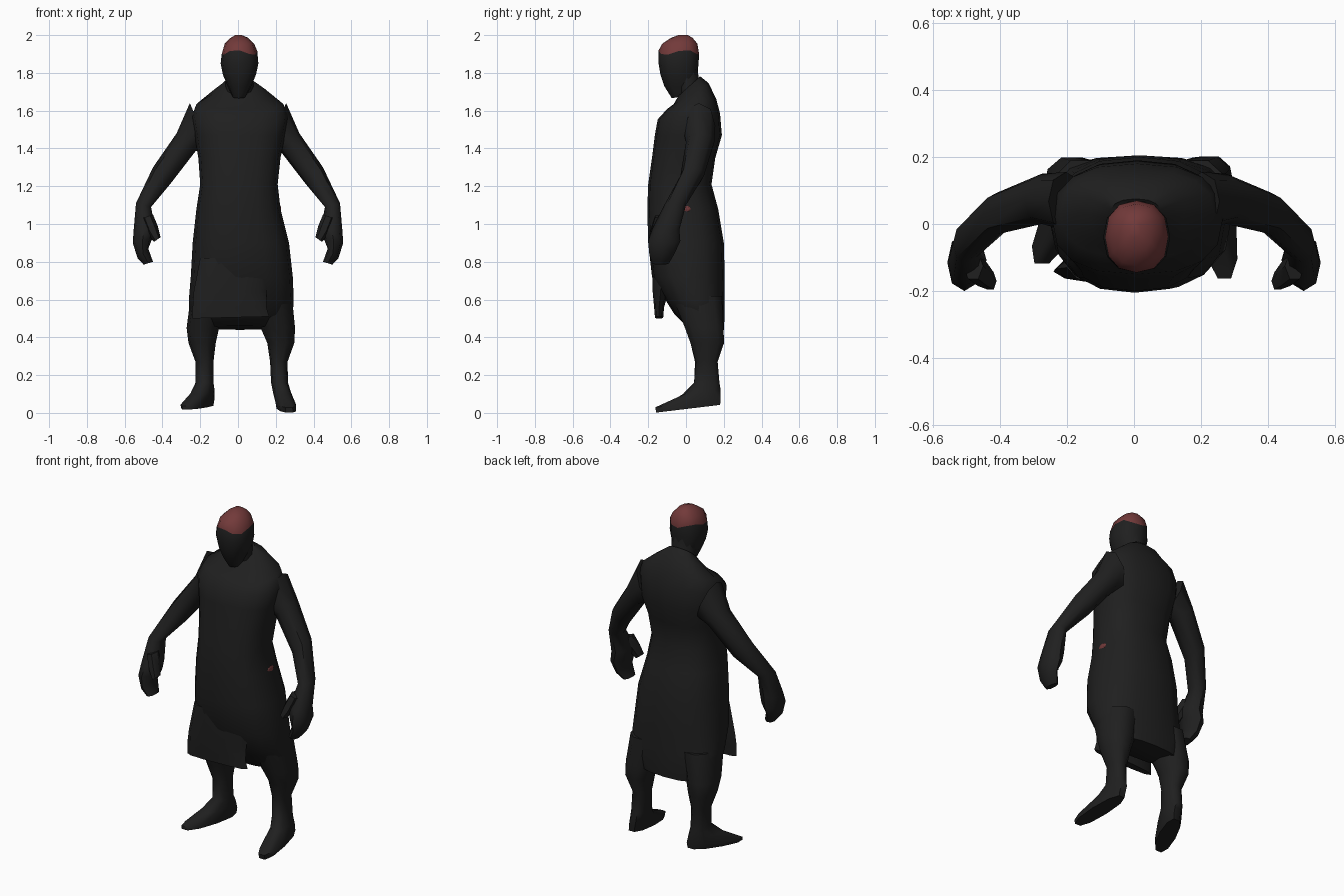
import bpy, bmesh, math


def material(name, rgb):
    m = bpy.data.materials.new(name)
    m.diffuse_color = (*rgb, 1)
    return m


BLACK = material("charcoal cloth", (0.014, 0.014, 0.014))
RED = material("dull red", (0.17, 0.042, 0.042))


def loft(name, rings, n=12, power=2.0, red_from=None, wave=None, angle=50):
    """Skin rings (x0, z0, x1, z1, y_front, y_back, z slope along y, x shear along y)."""
    bm = bmesh.new()
    loops = []
    for k, ring in enumerate(rings):
        x0, z0, x1, z1, yf, yb, slope, shear = (tuple(ring) + (0, 0))[:8]
        loop = []
        for i in range(n):
            a = 2 * math.pi * i / n
            c, s = math.cos(a), math.sin(a)
            c = math.copysign(abs(c) ** (2 / power), c)
            s = math.copysign(abs(s) ** (2 / power), s)
            dy = s * (yb - yf) / 2
            x = (x0 + x1) / 2 + c * (x1 - x0) / 2 + shear * dy
            z = (z0 + z1) / 2 + c * (z1 - z0) / 2 + slope * dy
            if wave and k == red_from:
                z += wave * math.sin(3 * a + 0.6)
            loop.append(bm.verts.new((x, (yf + yb) / 2 + dy, z)))
        loops.append(loop)
    for k, (a, b) in enumerate(zip(loops, loops[1:])):
        for i in range(n):
            j = (i + 1) % n
            f = bm.faces.new((a[i], a[j], b[j], b[i]))
            f.material_index = int(red_from is not None and k >= red_from)
    bm.faces.new(loops[0])
    bm.faces.new(loops[-1]).material_index = int(red_from is not None)
    bmesh.ops.recalc_face_normals(bm, faces=bm.faces)
    me = bpy.data.meshes.new(name)
    bm.to_mesh(me)
    bm.free()
    me.materials.append(BLACK)
    me.materials.append(RED)
    ob = bpy.data.objects.new(name, me)
    bpy.context.collection.objects.link(ob)
    bpy.ops.object.select_all(action='DESELECT')
    bpy.context.view_layer.objects.active = ob
    ob.select_set(True)
    bpy.ops.object.shade_smooth_by_angle(angle=math.radians(angle))
    return ob


def level(z, x0, x1, yf, yb, slope=0, shear=0):
    return (x0, z, x1, z, yf, yb, slope, shear)


# Robe from hem to collar
loft("robe", [
    level(0.45, -0.20, 0.22, 0.00, 0.20, -0.1),
    level(0.52, -0.26, 0.29, -0.06, 0.205),
    level(0.60, -0.26, 0.295, -0.11, 0.205),
    level(0.72, -0.25, 0.29, -0.18, 0.205),
    level(0.90, -0.24, 0.27, -0.20, 0.20),
    level(1.08, -0.22, 0.225, -0.205, 0.17),
    level(1.21, -0.20, 0.21, -0.20, 0.135),
    level(1.35, -0.21, 0.225, -0.18, 0.155),
    level(1.47, -0.23, 0.25, -0.165, 0.19),
    level(1.57, -0.245, 0.265, -0.15, 0.18, 0.1),
    level(1.635, -0.22, 0.24, -0.10, 0.16, 0.2),
    level(1.69, -0.13, 0.15, -0.065, 0.12, 0.6),
    level(1.73, -0.075, 0.085, -0.04, 0.075, 0.9),
], n=16, power=2.5)

# Loose front flap at the hem
loft("front_flap", [
    level(0.82, -0.20, 0.18, -0.18, -0.08),
    level(0.64, -0.235, 0.15, -0.178, -0.09),
    level(0.56, -0.24, 0.15, -0.17, -0.115),
    (-0.24, 0.50, 0.165, 0.51, -0.165, -0.12),
], n=10, power=2.5)

# Neck, head and hair cap
loft("neck", [
    level(1.66, -0.07, 0.085, -0.03, 0.10),
    level(1.76, -0.065, 0.08, -0.06, 0.072),
    level(1.84, -0.07, 0.085, -0.08, 0.062),
], n=10)
loft("head", [
    level(1.675, -0.03, 0.04, -0.075, 0.02, 0.2),
    level(1.73, -0.055, 0.07, -0.115, 0.05),
    level(1.79, -0.08, 0.095, -0.135, 0.062),
    level(1.85, -0.092, 0.108, -0.145, 0.066),
    level(1.908, -0.086, 0.102, -0.145, 0.07),
    level(1.955, -0.07, 0.085, -0.125, 0.06),
    level(1.985, -0.04, 0.055, -0.08, 0.035),
    level(2.00, -0.015, 0.02, -0.04, 0.01),
], n=12, power=2.3, red_from=4, wave=0.014)

# Arms with curled hands, mirrored
ARM = [
    (-0.255, 1.64, -0.15, 1.40, -0.02, 0.155),
    (-0.325, 1.48, -0.225, 1.385, 0.00, 0.15),
    (-0.45, 1.30, -0.36, 1.21, -0.03, 0.095),
    (-0.54, 1.11, -0.46, 1.09, -0.115, 0.00),
    (-0.553, 0.96, -0.44, 0.98, -0.18, -0.035),
    (-0.557, 0.90, -0.455, 0.92, -0.20, -0.03),
    (-0.532, 0.82, -0.475, 0.87, -0.195, -0.06),
    (-0.50, 0.785, -0.45, 0.80, -0.18, -0.09),
]
THUMB = [
    (-0.51, 1.03, -0.45, 1.05, -0.17, -0.08),
    (-0.48, 0.95, -0.425, 0.99, -0.19, -0.11),
    (-0.445, 0.905, -0.41, 0.93, -0.20, -0.14),
]


def flipped(rings):
    return [(-x1, z1, -x0, z0, yf, yb) for x0, z0, x1, z1, yf, yb in rings]


for side, fix in (("left", list), ("right", flipped)):
    loft(side + "_arm", fix(ARM), n=8, power=2.2)
    loft(side + "_thumb", fix(THUMB), n=6)

# Legs, and feet turned outward
loft("left_leg", [
    level(0.62, -0.25, -0.06, -0.08, 0.195),
    level(0.45, -0.272, -0.10, -0.01, 0.203),
    level(0.37, -0.262, -0.118, 0.02, 0.20),
    level(0.27, -0.225, -0.13, 0.045, 0.17),
    level(0.16, -0.225, -0.13, 0.04, 0.18),
    level(0.11, -0.245, -0.13, -0.02, 0.185, 0.1, 0.25),
    level(0.055, -0.275, -0.155, -0.125, 0.19, 0.12, 0.4),
    level(0.03, -0.27, -0.16, -0.125, 0.185, 0.08, 0.4),
], n=10, power=2.3)
loft("right_leg", [
    level(0.62, 0.08, 0.285, -0.08, 0.195),
    level(0.45, 0.12, 0.302, -0.01, 0.203),
    level(0.37, 0.155, 0.298, 0.02, 0.205),
    level(0.27, 0.17, 0.262, 0.05, 0.17),
    level(0.16, 0.175, 0.265, 0.04, 0.18),
    level(0.11, 0.185, 0.28, -0.01, 0.188, 0.1, -0.1),
    level(0.05, 0.20, 0.305, -0.17, 0.19, 0.12, -0.1),
    level(0.022, 0.205, 0.305, -0.165, 0.188, 0.12, -0.1),
], n=10, power=2.4)

# Small red marks on the robe
for name, loc, size in (("hip_mark", (0.222, -0.005, 1.08), (0.006, 0.03, 0.018)),
                        ("nape_mark", (0.0, 0.125, 1.702), (0.014, 0.008, 0.012))):
    bpy.ops.mesh.primitive_uv_sphere_add(segments=8, ring_count=6, radius=1, location=loc)
    mark = bpy.context.object
    mark.name = name
    mark.scale = size
    mark.data.materials.append(RED)
